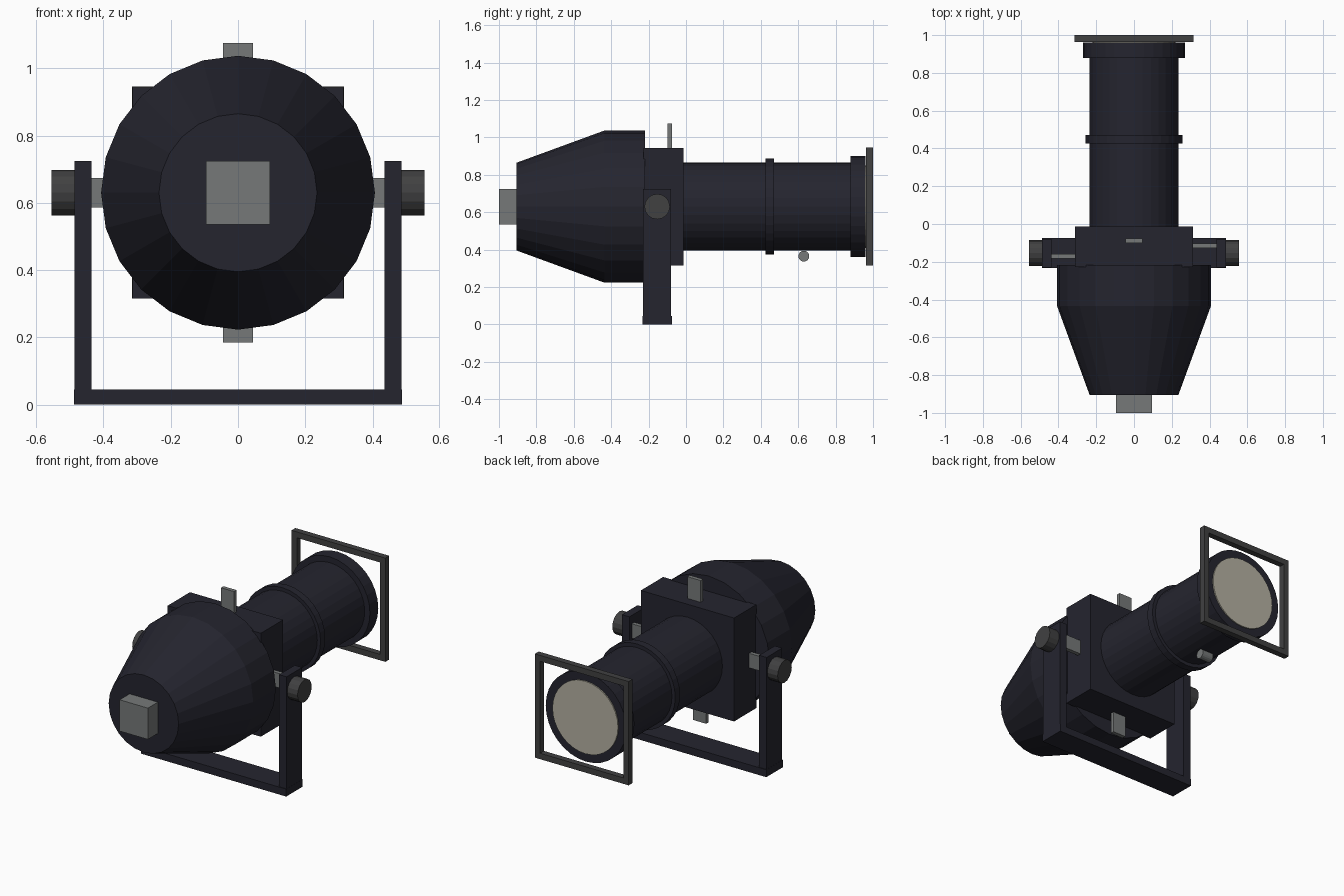
import bpy, bmesh, math
from mathutils import Matrix, Vector

cube = bpy.data.objects.get("Cube")
if cube:
    bpy.data.objects.remove(cube, do_unlink=True)

AXIS = 0.63  # height of the optical axis


def material(name, rgb):
    m = bpy.data.materials.new(name)
    m.use_nodes = True
    m.diffuse_color = (*rgb, 1)
    m.node_tree.nodes["Principled BSDF"].inputs["Base Color"].default_value = (*rgb, 1)
    return m


BLACK = material("blue black paint", (0.018, 0.018, 0.028))
STEEL = material("grey steel", (0.18, 0.19, 0.19))
DARK = material("dark grey", (0.052, 0.052, 0.053))
GLASS = material("cream glass", (0.46, 0.44, 0.36))


def finish(name, bm, mat):
    bmesh.ops.recalc_face_normals(bm, faces=bm.faces)
    mesh = bpy.data.meshes.new(name)
    bm.to_mesh(mesh)
    bm.free()
    mesh.materials.append(mat)
    ob = bpy.data.objects.new(name, mesh)
    bpy.context.collection.objects.link(ob)
    return ob


def box(name, lo, hi, mat):
    lo, hi = Vector(lo), Vector(hi)
    bm = bmesh.new()
    bmesh.ops.create_cube(bm, size=1, matrix=Matrix.Translation((lo + hi) / 2)
                          @ Matrix.Diagonal((*(hi - lo), 1)))
    return finish(name, bm, mat)


def lathe(name, profile, sides, mat):
    """Closed solid around the optical axis from (radius, y) pairs."""
    bm = bmesh.new()
    rings = []
    for r, y in profile:
        angles = [2 * math.pi * i / sides for i in range(sides)]
        rings.append([bm.verts.new((r * math.sin(a), y, AXIS + r * math.cos(a)))
                      for a in angles])
    for a, b in zip(rings, rings[1:]):
        for i in range(sides):
            j = (i + 1) % sides
            bm.faces.new((a[i], a[j], b[j], b[i]))
    bm.faces.new(rings[0])
    bm.faces.new(rings[-1])
    return finish(name, bm, mat)


def cross_cylinder(name, center, radius, length, sides, mat):
    """Cylinder lying along x."""
    bm = bmesh.new()
    bmesh.ops.create_cone(bm, cap_ends=True, segments=sides, radius1=radius,
                          radius2=radius, depth=length,
                          matrix=Matrix.Translation(center)
                          @ Matrix.Rotation(math.pi / 2, 4, "Y"))
    return finish(name, bm, mat)


# Lamp housing and its socket
lathe("lamp_housing", [(0.235, -0.905), (0.407, -0.435), (0.407, -0.218)], 24, BLACK)
box("lamp_socket", (-0.095, -1, 0.535), (0.095, -0.9, 0.725), STEEL)

# Shutter box and lens barrel
box("shutter_box", (-0.313, -0.228, 0.315), (0.313, -0.014, 0.943), BLACK)
lathe("lens_barrel", [(0.235, -0.02), (0.235, 0.89)], 32, BLACK)
lathe("barrel_ring", [(0.257, 0.425), (0.257, 0.47)], 32, BLACK)
lathe("barrel_cap", [(0.27, 0.88), (0.27, 0.96)], 32, BLACK)
lathe("front_lens", [(0.22, 0.95), (0.22, 0.967)], 32, GLASS)
cross_cylinder("focus_knob", (0, 0.63, 0.365), 0.029, 0.075, 16, STEEL)

# Four shutter blades, staggered along the axis
W, IN, OUT, T = 0.044, 0.25, 0.445, 0.012
for name, y, dx, dz in (("top_shutter", -0.088, 0, 1), ("left_shutter", -0.115, 1, 0),
                        ("bottom_shutter", -0.142, 0, -1), ("right_shutter", -0.17, -1, 0)):
    mid, half = (IN + OUT) / 2, (OUT - IN) / 2
    hx = half if dx else W
    hz = half if dz else W
    cx, cz = dx * mid, AXIS + dz * mid
    box(name, (cx - hx, y - T, cz - hz), (cx + hx, y + T, cz + hz), STEEL)

# Colour filter frame: four bars
F, B = 0.315, 0.036
for name, s in (("left", 1), ("right", -1)):
    x = s * (F - B / 2)
    box("frame_bar_" + name, (x - B / 2, 0.963, AXIS - F), (x + B / 2, 1, AXIS + F), DARK)
for name, s in (("top", 1), ("bottom", -1)):
    z = AXIS + s * (F - B / 2)
    box("frame_bar_" + name, (B - F, 0.963, z - B / 2), (F - B, 1, z + B / 2), DARK)

# Yoke with a clamp knob on each side
box("yoke_base", (-0.487, -0.233, 0), (0.487, -0.075, 0.045), BLACK)
for name, s in (("left", 1), ("right", -1)):
    x = s * 0.461
    box("yoke_arm_" + name, (x - 0.025, -0.229, 0.02), (x + 0.025, -0.079, 0.725), BLACK)
    cross_cylinder("clamp_knob_" + name, (s * 0.518, -0.154, AXIS), 0.068, 0.074, 16, DARK)
